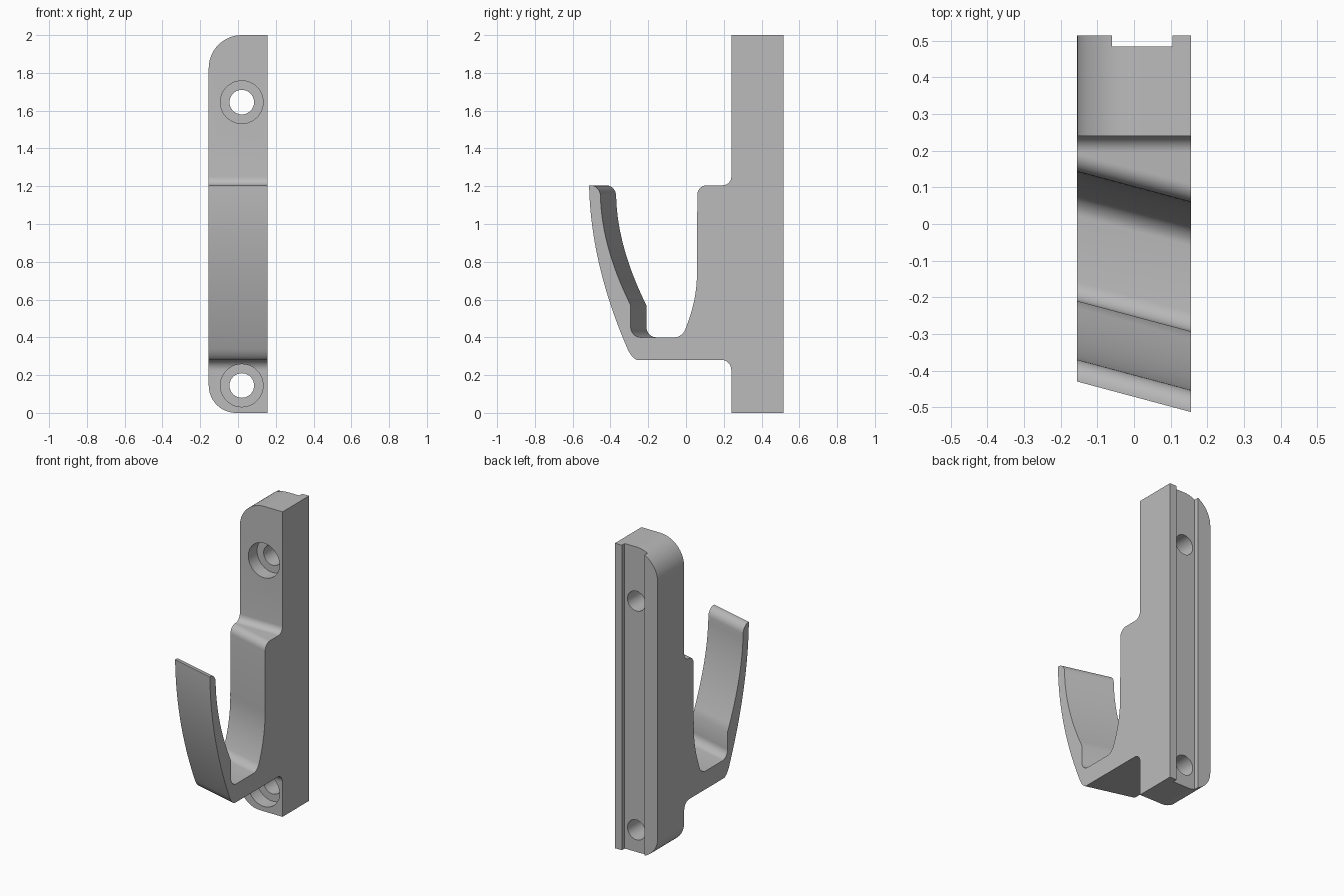
import bpy
import bmesh
from mathutils import Vector
from mathutils.geometry import interpolate_bezier

if "Cube" in bpy.data.objects:
    bpy.data.objects.remove(bpy.data.objects["Cube"], do_unlink=True)

HALF_W = 0.155      # half width
SKEW = 0.083        # how far the hook front slants back on the -x side
FACE_Y, BACK_Y = 0.24, 0.515
HOLE_X = 0.02
ROUND, SWEEP = 0.552, 2 / 3   # handle lengths: circular fillet, long sweep


def curve(a, corner, b, k=ROUND, n=9):
    """Points of a curve from a to b pulled towards a corner."""
    a, c, b = Vector(a), Vector(corner), Vector(b)
    return [tuple(p) for p in interpolate_bezier(a, a + (c - a) * k, b + (c - b) * k, b, n)]


def make_object(name, bm):
    bmesh.ops.recalc_face_normals(bm, faces=bm.faces)
    mesh = bpy.data.meshes.new(name)
    bm.to_mesh(mesh)
    bm.free()
    obj = bpy.data.objects.new(name, mesh)
    bpy.context.collection.objects.link(obj)
    return obj


def cut(target, cutter):
    """Subtract the cutter, then discard it."""
    cutter.hide_render = True
    mod = target.modifiers.new("cut", 'BOOLEAN')
    mod.operation, mod.solver, mod.object = 'DIFFERENCE', 'EXACT', cutter
    bpy.context.view_layer.objects.active = target
    bpy.ops.object.modifier_apply(modifier=mod.name)
    bpy.data.objects.remove(cutter, do_unlink=True)


def cylinder(name, radius, y0, y1, z):
    bpy.ops.mesh.primitive_cylinder_add(vertices=48, radius=radius, depth=y1 - y0,
                                        location=(HOLE_X, (y0 + y1) / 2, z),
                                        rotation=(1.5707963, 0, 0))
    bpy.context.object.name = name
    return bpy.context.object


# Side profile (y, z) on the +x side: mounting block, shoulder, throat, prong
profile = [(BACK_Y, 0), (BACK_Y, 2), (FACE_Y, 2)]
profile += curve((FACE_Y, 1.25), (FACE_Y, 1.205), (0.195, 1.205))
profile += curve((0.11, 1.205), (0.06, 1.205), (0.06, 1.155))
profile += curve((0.058, 0.757), (0.0615, 0.6), (-0.005, 0.44), SWEEP, 14)
profile += curve((-0.005, 0.44), (-0.02, 0.4), (-0.06, 0.4))[1:]
profile += curve((-0.24, 0.4), (-0.293, 0.4), (-0.293, 0.455))
profile += curve((-0.293, 0.57), (-0.447, 0.88), (-0.453, 1.15), SWEEP, 16)
profile += curve((-0.453, 1.15), (-0.455, 1.205), (-0.505, 1.205))[1:]
profile += curve((-0.513, 1.205), (-0.5045, 0.7875), (-0.31, 0.34), SWEEP, 20)
profile += curve((-0.31, 0.34), (-0.285, 0.28), (-0.255, 0.28))[1:]
profile += curve((0.19, 0.28), (FACE_Y, 0.28), (FACE_Y, 0.225))
profile += [(FACE_Y, 0)]

# Hook body: profile swept across the width, its front part slanted
bm = bmesh.new()
right = [bm.verts.new((HALF_W, y, z)) for y, z in profile]
left = [bm.verts.new((-HALF_W, y + (SKEW if y < 0.15 else 0), z)) for y, z in profile]
bm.faces.new(right)
bm.faces.new(left[::-1])
for i in range(len(profile)):
    j = (i + 1) % len(profile)
    bm.faces.new((right[j], right[i], left[i], left[j]))
bmesh.ops.recalc_face_normals(bm, faces=bm.faces)

# Rounded top and bottom corners on the -x side
for height, radius in ((2, 0.175), (0, 0.145)):
    edges = [e for e in bm.edges
             if all(abs(v.co.z - height) < 1e-4 and abs(v.co.x + HALF_W) < 1e-4 for v in e.verts)]
    bmesh.ops.bevel(bm, geom=edges, offset=radius, segments=14, profile=0.5, affect='EDGES')
body = make_object("coat_hook", bm)

# Channel along the back
bpy.ops.mesh.primitive_cube_add(size=1, location=(0.0225, 0.535, 1))
channel = bpy.context.object
channel.name = "channel_cutter"
channel.scale = (0.165, 0.1, 2.4)
bpy.context.view_layer.update()
cut(body, channel)

# Counterbored screw holes
for z in (0.145, 1.645):
    cut(body, cylinder("counterbore_cutter", 0.113, 0.1, FACE_Y + 0.09, z))
    cut(body, cylinder("screw_hole_cutter", 0.065, 0.15, 0.7, z))

# Single grey material
grey = bpy.data.materials.new("plain_grey")
grey.use_nodes = True
colour = (0.5, 0.5, 0.5, 1)
grey.diffuse_color = colour
grey.node_tree.nodes["Principled BSDF"].inputs["Base Color"].default_value = colour
body.data.materials.clear()
body.data.materials.append(grey)

bpy.ops.object.select_all(action='DESELECT')
body.select_set(True)
bpy.context.view_layer.objects.active = body
bpy.ops.object.shade_smooth_by_angle(angle=0.45)
